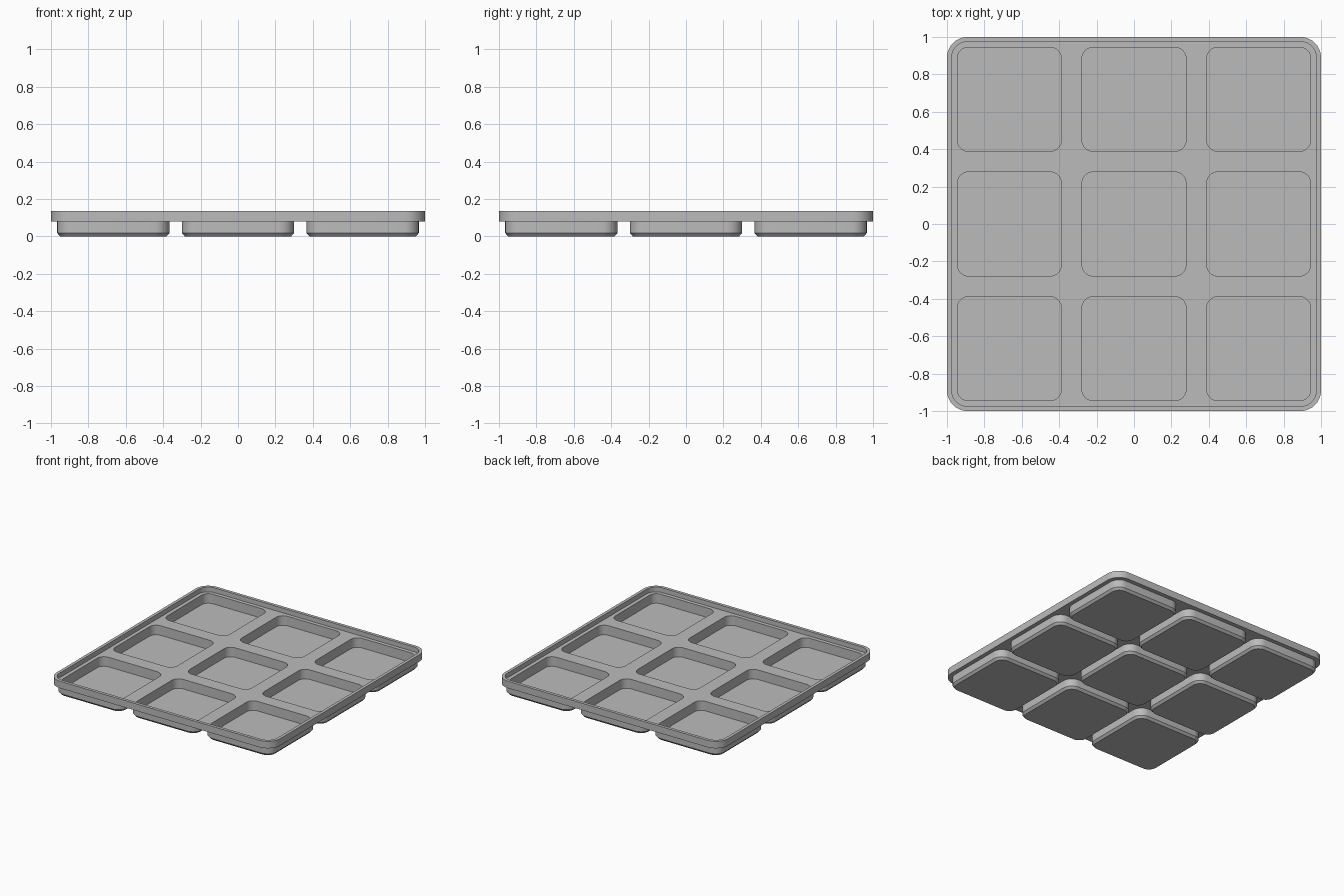
import bpy, bmesh
from math import cos, sin, pi, radians

cube = bpy.data.objects.get("Cube")
if cube:
    bpy.data.objects.remove(cube, do_unlink=True)

PITCH = 2 / 3
UNDERSIDE, WEB_TOP, RIM_TOP = 0.079, 0.097, 0.135
FLOOR = 0.02
CELLS = [(i * PITCH, j * PITCH) for i in (-1, 0, 1) for j in (-1, 0, 1)]

bm = bmesh.new()


def loop(cx, cy, half, radius, z, steps=8):
    """Rounded square outline, returned as vertices and edges."""
    verts = []
    for quarter, (sx, sy) in enumerate(((1, 1), (-1, 1), (-1, -1), (1, -1))):
        for k in range(steps + 1):
            a = (quarter + k / steps) * pi / 2
            verts.append(bm.verts.new((cx + sx * (half - radius) + radius * cos(a),
                                       cy + sy * (half - radius) + radius * sin(a), z)))
    edges = [bm.edges.new((v, verts[i - 1])) for i, v in enumerate(verts)]
    return verts, edges


def wall(a, b):
    """Band of quads between two outlines."""
    for i in range(len(a[0])):
        bm.faces.new((a[0][i - 1], a[0][i], b[0][i], b[0][i - 1]))


def sheet(outer, holes):
    """Flat sheet with holes."""
    edges = list(outer[1])
    for h in holes:
        edges += h[1]
    bmesh.ops.triangle_fill(bm, edges=edges, use_beauty=True, use_dissolve=False)


# Raised rim around the tray
rim_low = loop(0, 0, 1.0, 0.11, UNDERSIDE)
rim_high = loop(0, 0, 1.0, 0.11, RIM_TOP)
lip_high = loop(0, 0, 0.975, 0.085, RIM_TOP)
lip_low = loop(0, 0, 0.975, 0.085, WEB_TOP)
wall(rim_low, rim_high)
wall(rim_high, lip_high)
wall(lip_high, lip_low)

# Nine feet below and nine pockets above
foot_tops, pocket_tops = [], []
for x, y in CELLS:
    top = loop(x, y, 0.30, 0.08, UNDERSIDE)
    mid = loop(x, y, 0.30, 0.08, 0.018)
    base = loop(x, y, 0.284, 0.064, 0)
    wall(top, mid)
    wall(mid, base)
    bm.faces.new(base[0])
    foot_tops.append(top)

    mouth = loop(x, y, 0.278, 0.06, WEB_TOP)
    bed = loop(x, y, 0.278, 0.06, FLOOR)
    wall(mouth, bed)
    bm.faces.new(bed[0])
    pocket_tops.append(mouth)

# Webs joining the cells
sheet(lip_low, pocket_tops)
sheet(rim_low, foot_tops)
bmesh.ops.recalc_face_normals(bm, faces=bm.faces[:])

mesh = bpy.data.meshes.new("tray")
bm.to_mesh(mesh)
bm.free()
tray = bpy.data.objects.new("tray", mesh)
bpy.context.collection.objects.link(tray)

# Plain grey plastic
grey = bpy.data.materials.new("light_grey")
grey.use_nodes = True
colour = (0.5, 0.5, 0.5, 1)
grey.diffuse_color = colour
bsdf = next(n for n in grey.node_tree.nodes if n.type == 'BSDF_PRINCIPLED')
bsdf.inputs["Base Color"].default_value = colour
mesh.materials.append(grey)

bpy.ops.object.select_all(action='DESELECT')
tray.select_set(True)
bpy.context.view_layer.objects.active = tray
bpy.ops.object.shade_smooth_by_angle(angle=radians(30))
